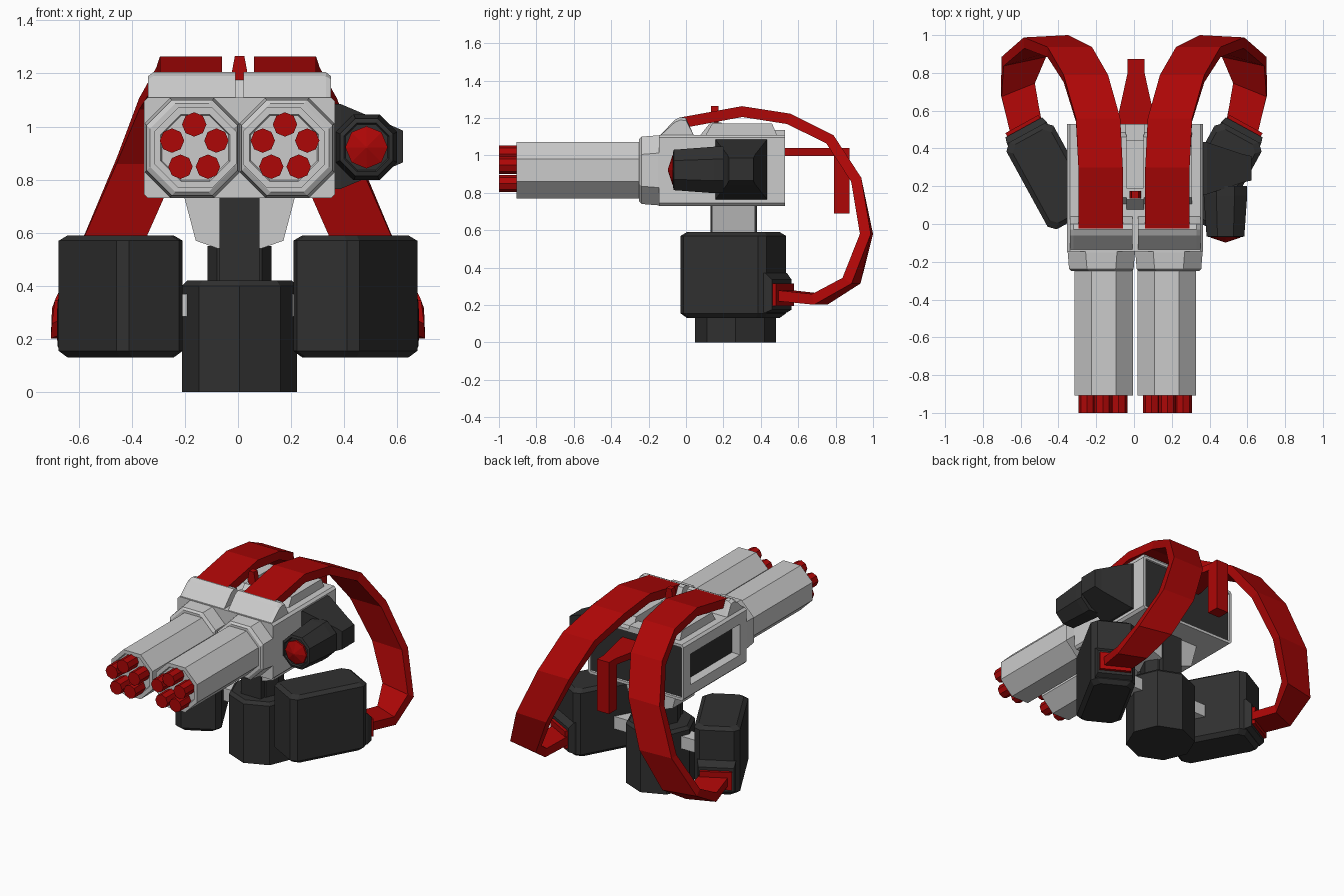
import bpy, bmesh, math
from mathutils import Vector

if "Cube" in bpy.data.objects:
    bpy.data.objects.remove(bpy.data.objects["Cube"])


def material(name, rgb):
    m = bpy.data.materials.new(name)
    m.diffuse_color = (*rgb, 1)
    m.use_nodes = True
    m.node_tree.nodes["Principled BSDF"].inputs["Base Color"].default_value = m.diffuse_color
    return m


RED = material("red", (0.42, 0.002, 0.002))
DARK = material("dark", (0.03, 0.03, 0.03))


def loft(name, rings, mat=None, recess=()):
    """Skin equal-length rings, cap the ends, optionally recess faces (dark) by normal."""
    bm = bmesh.new()
    rows = [[bm.verts.new(p) for p in r] for r in rings]
    n = len(rows[0])
    for a, b in zip(rows, rows[1:]):
        for i in range(n):
            bm.faces.new((a[i], a[(i + 1) % n], b[(i + 1) % n], b[i]))
    bm.faces.new(rows[0])
    bm.faces.new(rows[-1])
    bmesh.ops.recalc_face_normals(bm, faces=bm.faces)
    for direction, border, depth in recess:
        bm.normal_update()
        f = max(bm.faces, key=lambda f: f.normal.dot(Vector(direction)) + f.calc_area())
        bmesh.ops.inset_individual(bm, faces=[f], thickness=border, depth=0)
        bm.normal_update()
        bmesh.ops.inset_individual(bm, faces=[f], thickness=0.003, depth=-depth)
        f.material_index = 1
    me = bpy.data.meshes.new(name)
    bm.to_mesh(me)
    bm.free()
    if mat or recess:
        me.materials.append(mat)
    if recess:
        me.materials.append(DARK)
    ob = bpy.data.objects.new(name, me)
    bpy.context.collection.objects.link(ob)
    return ob


def oct8(w, h, c):
    """Rectangle of half sizes w, h with corners cut by c."""
    return [(w, h - c), (w - c, h), (c - w, h), (-w, h - c),
            (-w, c - h), (c - w, -h), (w - c, -h), (w, c - h)]


def ngon(r, n=8):
    """Regular polygon with a corner on the first axis."""
    return [(r * math.cos(math.tau * i / n), r * math.sin(math.tau * i / n)) for i in range(n)]


def along_y(pts, y, cx=0, cz=0):
    return [(cx + x, y, cz + z) for x, z in pts]


def along_z(pts, z, cx=0, cy=0):
    return [(cx + x, cy + y, z) for x, y in pts]


def along_x(pts, x, cy=0, cz=0):
    return [(x, cy + y, cz + z) for y, z in pts]


def box(name, x0, x1, y0, y1, z0, z1, mat=None):
    q = [(x0, y0), (x1, y0), (x1, y1), (x0, y1)]
    return loft(name, [along_z(q, z0), along_z(q, z1)], mat)


def rect(w, h):
    return [(w, h), (-w, h), (-w, -h), (w, -h)]


# pedestal, neck and yoke
loft("pedestal", [along_z(ngon(r), z, 0, 0.265)
                  for r, z in ((0.217, 0), (0.217, 0.4), (0.197, 0.42))], DARK)
loft("neck", [along_z(ngon(0.12), z, 0, 0.255) for z in (0.41, 0.55)], DARK)
box("post", -0.075, 0.075, 0.13, 0.38, 0.42, 0.75, DARK)
yoke = [(-0.21, 0.74), (-0.165, 0.57), (-0.08, 0.54), (0.08, 0.54), (0.165, 0.57), (0.21, 0.74)]
loft("yoke", [along_y(yoke, y) for y in (0.14, 0.37)])
box("ammo_axle", -0.32, 0.32, 0.22, 0.32, 0.285, 0.37)

# gun housing with recessed left side and back
loft("housing", [along_y(oct8(0.36, 0.19, 0.015), y, 0, 0.92) for y in (-0.145, 0.53)],
     recess=(((-9, 0, 0), 0.1, 0.06), ((0, 9, 0), 0.02, 0.01)))

for s, side in ((-1, "left"), (1, "right")):
    # sloped cowl and raised deck on the housing
    cowl = [(-0.145, 1.1), (-0.06, 1.19), (-0.03, 1.205), (0.0, 1.2), (0.045, 1.1)]
    low = [(y, 1.1 + (z - 1.1) * 0.85) for y, z in cowl]
    loft("cowl_" + side, [along_x(cowl, s * 0.015), along_x(cowl, s * 0.325),
                          along_x(low, s * 0.345)])
    deck = [(0.1, 1.1), (0.14, 1.17), (0.46, 1.17), (0.49, 1.1)]
    loft("deck_" + side, [along_x(deck, s * 0.045), along_x(deck, s * 0.3)])
    # barrel collar and shroud
    loft("collar_" + side, [along_y(oct8(w, w + 0.009, 0.095), y, s * 0.179, 0.92)
                            for w, y in ((0.178, -0.12), (0.178, -0.15),
                                         (0.171, -0.238), (0.158, -0.25))])
    loft("shroud_" + side, [along_y(oct8(w, w - 0.004, w * 0.58), y, s * 0.167, 0.92)
                            for w, y in ((0.155, -0.24), (0.155, -0.907), (0.13, -0.907), (0.125, -0.895))])
    # five muzzles in a circle
    for k in range(5):
        a = math.radians(90 + 72 * k)
        cx, cz = s * 0.171 + 0.088 * math.cos(a), 0.92 + 0.088 * math.sin(a)
        loft(f"muzzle_{side}_{k}", [along_y(ngon(0.046), y, cx, cz)
                                    for y in (-0.88, -1.0)], RED)

# sight with its base, and rear handle
box("deck_bridge", -0.05, 0.05, 0.44, 0.53, 1.1, 1.135)
ramp = [(0.07, 1.1), (0.13, 1.175), (0.19, 1.175), (0.19, 1.1)]
loft("sight_base", [along_x(ramp, x) for x in (-0.047, 0.047)])
sight = [(-0.012, 1.17), (-0.03, 1.2), (-0.018, 1.265),
         (0.018, 1.265), (0.03, 1.2), (0.012, 1.17)]
loft("sight", [along_y(sight, y) for y in (0.135, 0.175)], RED)
loft("handle_arm", [along_y(rect(w, 0.022), y, 0.005, 1.018)
                    for w, y in ((0.1, 0.5), (0.1, 0.55), (0.045, 0.8), (0.045, 0.874))], RED)
box("handle_grip", -0.04, 0.05, 0.79, 0.874, 0.69, 1.02, RED)

# sensor pod on the right side
loft("pod_mount", [along_x(rect(w, h), x, 0.295, 0.925)
                   for w, h, x in ((0.138, 0.16, 0.34), (0.138, 0.16, 0.38),
                                   (0.075, 0.08, 0.57), (0.065, 0.06, 0.615))], DARK)
loft("pod_tube", [along_y(oct8(w, w * 1.08, w * 0.58), y, 0.478, 0.922)
                  for w, y in ((0.115, 0.2), (0.115, 0.15), (0.1, -0.065),
                               (0.085, -0.07), (0.08, -0.06))], DARK)
loft("pod_lens", [along_y(ngon(r), y, 0.478, 0.922)
                  for r, y in ((0.08, -0.05), (0.08, -0.072), (0.004, -0.097))], RED)

# the gun sits very slightly right of the ammunition boxes
for ob in bpy.data.objects:
    ob.location.x += 0.006

# feed belt path: x, y, z, width, twist in degrees
PATH = [(0.177, -0.02, 1.175, 0.235, 0), (0.177, 0.3, 1.234, 0.235, 0),
        (0.19, 0.55, 1.195, 0.235, 0), (0.255, 0.77, 1.085, 0.235, 0),
        (0.34, 0.91, 0.87, 0.235, 0), (0.465, 0.965, 0.58, 0.235, -3),
        (0.583, 0.885, 0.33, 0.23, -12), (0.615, 0.715, 0.23, 0.19, -22),
        (0.565, 0.48, 0.255, 0.18, -28)]

for s, side in ((-1, "left"), (1, "right")):
    # ammunition box, turned outwards
    ang = math.radians(28.7)
    u = Vector((math.sin(ang), math.cos(ang)))
    v = Vector((math.cos(ang), -math.sin(ang)))

    def turn(pts):
        return [(s * (0.442 + a * v.x + b * u.x), 0.253 + a * v.y + b * u.y) for a, b in pts]

    loft("ammo_box_" + side, [along_z(turn(oct8(0.142 - d, 0.262 - d, 0.035)), z)
                              for d, z in ((0.025, 0.13), (0, 0.155), (0, 0.57), (0.025, 0.59))], DARK)

    # belt socket at the lower rear of the box
    def socket(name, sizes, mat):
        rings = []
        for w, z0, z1, b in sizes:
            (xa, ya), (xb, yb) = turn([(-w, b), (w, b)])
            rings.append([(xa, ya, z0), (xb, yb, z0), (xb, yb, z1), (xa, ya, z1)])
        loft(name + side, rings, mat)

    socket("box_socket_", ((0.12, 0.16, 0.37, 0.22), (0.12, 0.16, 0.37, 0.262),
                           (0.11, 0.175, 0.335, 0.295)), DARK)
    socket("belt_plug_", ((0.1, 0.195, 0.315, 0.25), (0.1, 0.195, 0.315, 0.315)), RED)

    # feed belt ribbon
    pts = [Vector(p[:3]) for p in PATH]
    rings = []
    for i, (p, row) in enumerate(zip(pts, PATH)):
        t = (pts[min(i + 1, len(pts) - 1)] - pts[max(i - 1, 0)]).normalized()
        a = math.radians(row[4])
        w = Vector((math.cos(a), math.sin(a), 0))
        n = w.cross(t).normalized() * 0.029
        w *= row[3] / 2
        rings.append([(s * q.x, q.y, q.z) for q in (p - w - n, p + w - n, p + w + n, p - w + n)])
    loft("feed_belt_" + side, rings, RED)
